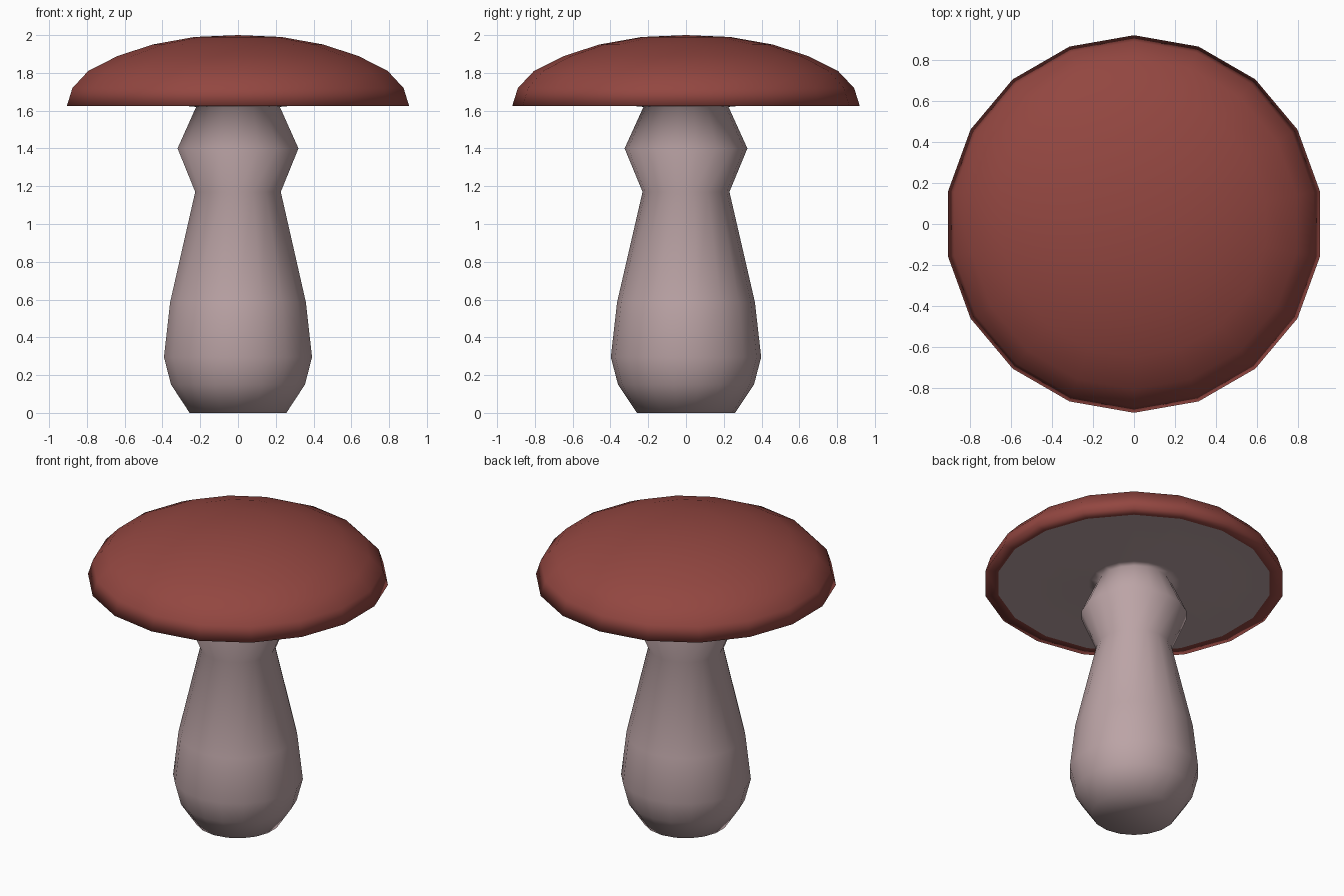
import bpy, bmesh
from math import sin, cos, radians

if "Cube" in bpy.data.objects:
    bpy.data.objects.remove(bpy.data.objects["Cube"])

SIDES = 18


def lathe(name, profile, color, cap_start=False, tip=None):
    """Revolve (radius, z) points; optionally fill the first ring and end in a tip."""
    bm = bmesh.new()
    rings = []
    for r, z in profile:
        ring = []
        for i in range(SIDES):
            a = radians(90 + i * 360 / SIDES)
            ring.append(bm.verts.new((r * cos(a), r * sin(a), z)))
        rings.append(ring)
    for lo, hi in zip(rings, rings[1:]):
        for i in range(SIDES):
            j = (i + 1) % SIDES
            bm.faces.new((lo[i], lo[j], hi[j], hi[i]))
    if cap_start:
        bm.faces.new(rings[0][::-1])
    if tip is not None:
        top = bm.verts.new((0, 0, tip))
        for i in range(SIDES):
            bm.faces.new((rings[-1][i], rings[-1][(i + 1) % SIDES], top))
    for f in bm.faces:
        f.smooth = True
    mesh = bpy.data.meshes.new(name)
    bm.to_mesh(mesh)
    bm.free()
    mat = bpy.data.materials.new(name + "_color")
    mat.diffuse_color = (*color, 1)
    mat.use_nodes = True
    mat.node_tree.nodes["Principled BSDF"].inputs["Base Color"].default_value = mat.diffuse_color
    mesh.materials.append(mat)
    obj = bpy.data.objects.new(name, mesh)
    bpy.context.collection.objects.link(obj)
    return obj


# Cap: flat lip underneath, then the dome up to its tip
lathe("cap",
      [(0.84, 1.625), (0.92, 1.625), (0.89, 1.72), (0.805, 1.81),
       (0.65, 1.888), (0.46, 1.95), (0.235, 1.99)],
      (0.29, 0.062, 0.052), tip=2.0)

# Stem: bulb, waist and collar, spreading into the flat underside of the cap
lathe("stem_and_underside",
      [(0.26, 0), (0.36, 0.15), (0.398, 0.295), (0.365, 0.585),
       (0.23, 1.17), (0.325, 1.40), (0.225, 1.62), (0.28, 1.625), (0.84, 1.625)],
      (0.50, 0.37, 0.38), cap_start=True)
